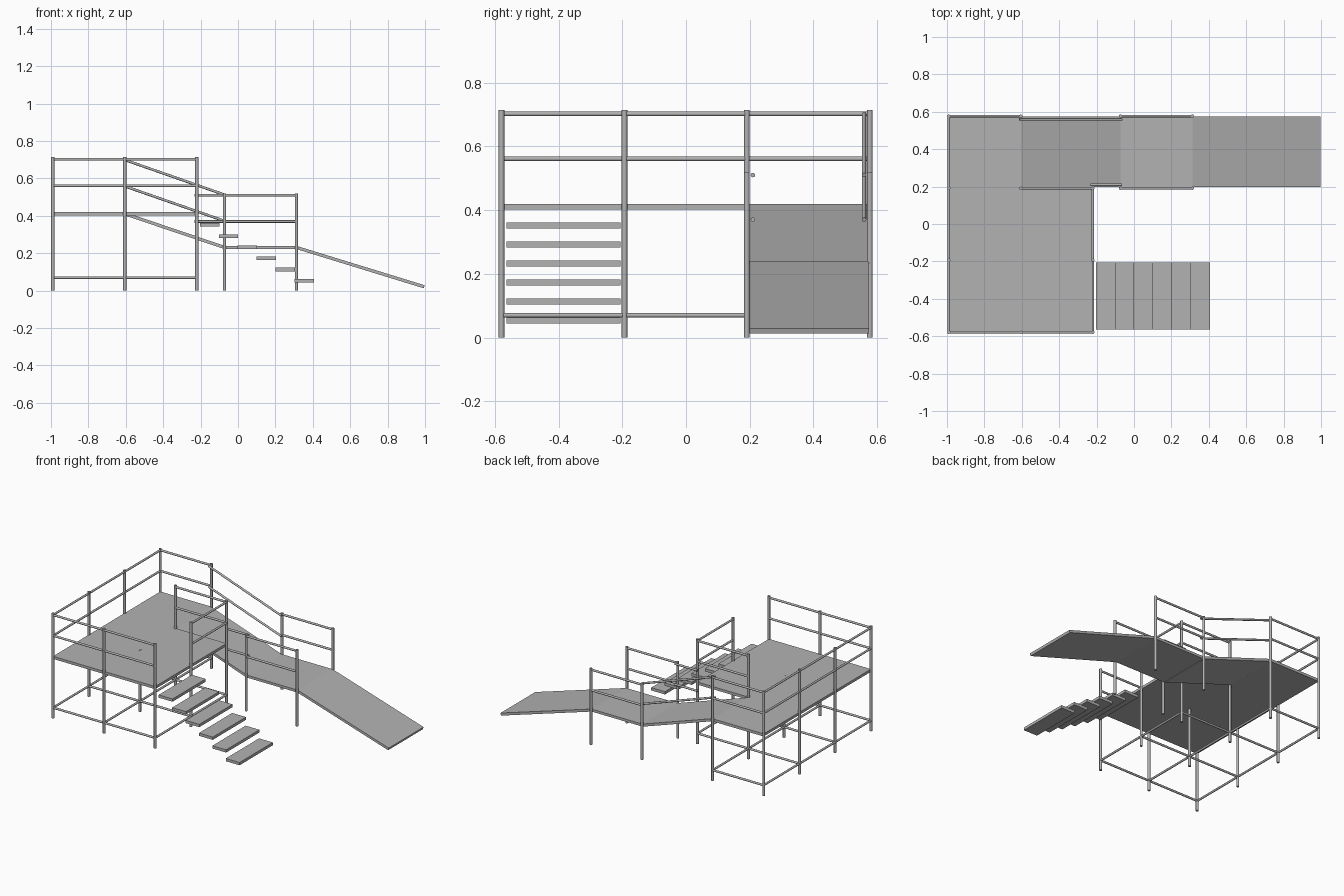
import bpy
import bmesh
from mathutils import Vector

cube = bpy.data.objects.get("Cube")
if cube:
    bpy.data.objects.remove(cube, do_unlink=True)

grey = bpy.data.materials.new("plain grey")
grey.use_nodes = True
grey.diffuse_color = (0.45, 0.45, 0.45, 1)
grey.node_tree.nodes["Principled BSDF"].inputs["Base Color"].default_value = grey.diffuse_color


def finish(bm, name, smooth=False):
    bmesh.ops.recalc_face_normals(bm, faces=bm.faces)
    mesh = bpy.data.meshes.new(name)
    bm.to_mesh(mesh)
    bm.free()
    mesh.materials.append(grey)
    for p in mesh.polygons:
        p.use_smooth = smooth and len(p.vertices) == 4
    obj = bpy.data.objects.new(name, mesh)
    bpy.context.scene.collection.objects.link(obj)
    return obj


def tube(name, a, b, radius):
    """Round bar between two points."""
    a, b = Vector(a), Vector(b)
    bm = bmesh.new()
    bmesh.ops.create_cone(bm, cap_ends=True, segments=14, radius1=radius,
                          radius2=radius, depth=(b - a).length)
    turn = (b - a).to_track_quat('Z', 'Y').to_matrix()
    bmesh.ops.rotate(bm, verts=bm.verts, matrix=turn)
    bmesh.ops.translate(bm, verts=bm.verts, vec=(a + b) / 2)
    return finish(bm, name, True)


def prism(name, outline, offset):
    """Flat outline extruded by an offset."""
    bm = bmesh.new()
    face = bm.faces.new([bm.verts.new(p) for p in outline])
    out = bmesh.ops.extrude_face_region(bm, geom=[face], use_keep_orig=True)
    moved = [v for v in out["geom"] if isinstance(v, bmesh.types.BMVert)]
    bmesh.ops.translate(bm, verts=moved, vec=offset)
    return finish(bm, name)


POST, RAIL = 0.0088, 0.007
XS = (-0.99, -0.605, -0.22)
YS = (-0.579, -0.193, 0.191, 0.577)
LAND = (-0.072, 0.312)
TOP, MID, LOW = 0.702, 0.561, 0.07
LAND_TOP, LAND_MID = 0.51, 0.37

# L-shaped deck
deck = [(XS[0], YS[0]), (XS[2], YS[0]), (XS[2], YS[2]),
        (XS[1], YS[2]), (XS[1], YS[3]), (XS[0], YS[3])]
prism("deck", [(x, y, 0.402) for x, y in deck], (0, 0, 0.018))

# Sloped and level walkway slabs
walk = [(XS[1], 0.42), (LAND[0], 0.24), (LAND[1], 0.24), (0.998, 0.029)]
names = ("upper_ramp", "landing", "lower_ramp")
for name, (x0, z0), (x1, z1) in zip(names, walk, walk[1:]):
    drop = Vector((z1 - z0, 0, x0 - x1)).normalized() * 0.017
    y0 = YS[2] + 0.008
    prism(name, [(x0, y0, z0), (x1, y0, z1),
                 (x1 + drop.x, y0, z1 + drop.z), (x0 + drop.x, y0, z0 + drop.z)],
          (0, YS[3] - 0.003 - y0, 0))

# Floating stair treads
for i in range(6):
    x0, z0 = -0.204 + 0.1012 * i, 0.342 - 0.0596 * i
    prism(f"stair_tread_{i + 1}",
          [(x0, -0.563, z0), (x0 + 0.104, -0.563, z0),
           (x0 + 0.104, -0.205, z0), (x0, -0.205, z0)], (0, 0, 0.019))

# Deck posts and the low brace grid
for i, x in enumerate(XS):
    for j, y in enumerate(YS):
        if i == 2 and j == 3:
            continue
        top = 0.422 if (i, j) == (1, 1) else 0.714
        tube(f"deck_post_{i}_{j}", (x, y, 0), (x, y, top), POST)
        if i < 2 and not (i == 1 and j == 3):
            tube(f"brace_across_{i}_{j}", (x, y, LOW), (XS[i + 1], y, LOW), RAIL)
        if j < 3 and not (i == 2 and j == 2):
            tube(f"brace_along_{i}_{j}", (x, y, LOW), (x, YS[j + 1], LOW), RAIL)

# Deck guard rails
runs = {
    "right_rail": ((XS[0], YS[0]), (XS[0], YS[3])),
    "front_rail": ((XS[0], YS[0]), (XS[2], YS[0])),
    "back_rail": ((XS[0], YS[3]), (XS[1], YS[3])),
    "left_rail": ((XS[2], YS[1]), (XS[2], YS[2])),
    "inner_rail": ((XS[1], YS[2]), (XS[2], YS[2])),
}
for name, (a, b) in runs.items():
    for level, z in (("top", TOP), ("middle", MID)):
        tube(f"{name}_{level}", (*a, z), (*b, z), RAIL)

# Landing posts and rails
for side, y in (("front", YS[2]), ("back", YS[3])):
    for i, x in enumerate(LAND):
        tube(f"landing_post_{side}_{i}", (x, y, 0), (x, y, 0.52), POST)
    for level, z in (("top", LAND_TOP), ("middle", LAND_MID)):
        tube(f"landing_rail_{side}_{level}", (LAND[0], y, z), (LAND[1], y, z), RAIL)

# Upper ramp handrails: sloped at the back, short level links at the front
for level, z0, z1 in (("top", TOP, LAND_TOP), ("middle", MID, LAND_MID)):
    y = YS[3] - 0.018
    tube(f"ramp_rail_{level}", (XS[1] - 0.008, y, z0), (LAND[0] + 0.008, y, z1), RAIL)
    y = YS[2] + 0.019
    tube(f"link_rail_{level}", (XS[2] - 0.012, y, z1), (LAND[0] + 0.008, y, z1), RAIL)
